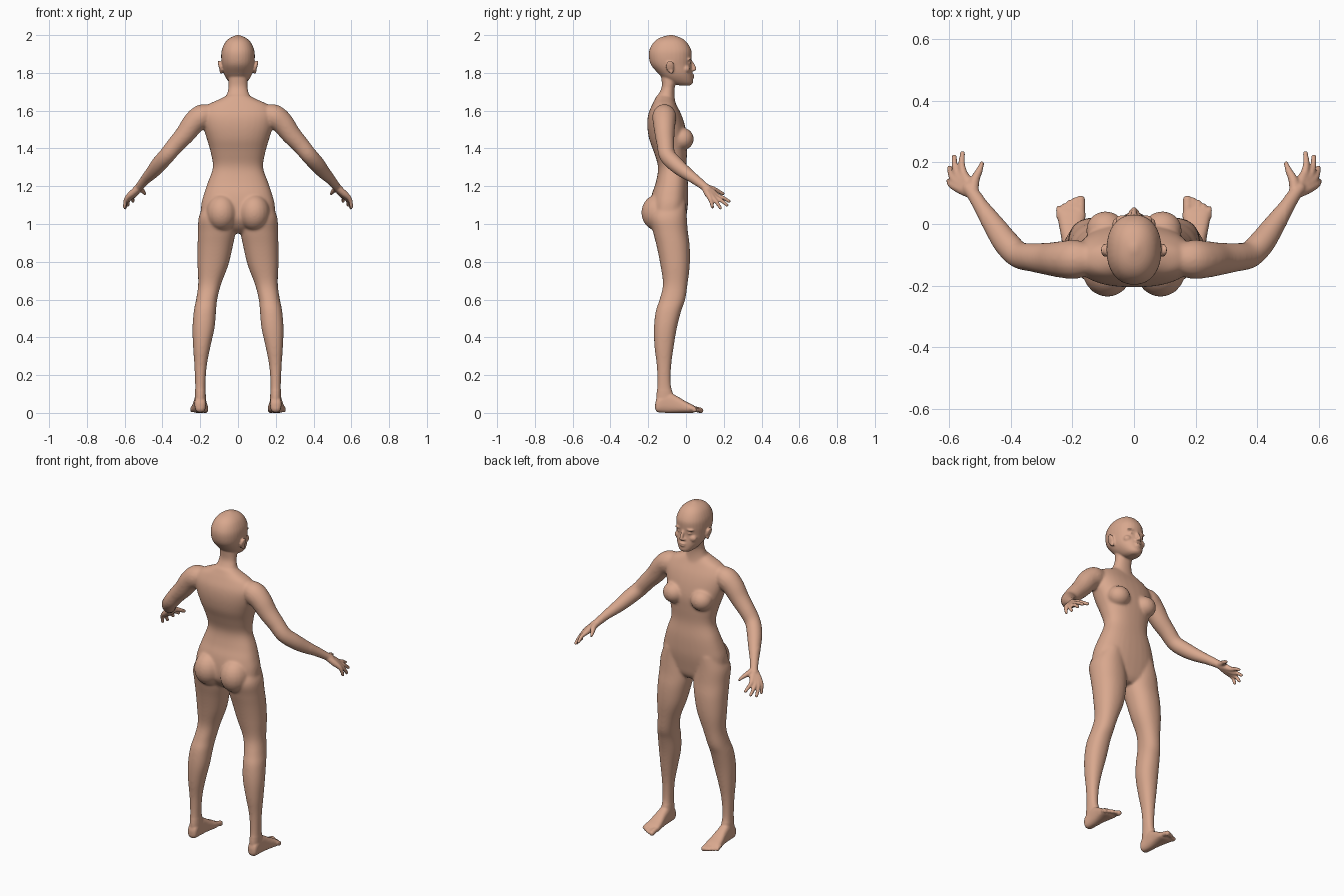
import bpy, bmesh, math
from mathutils import Vector, Matrix

default = bpy.data.objects.get("Cube")
if default:
    bpy.data.objects.remove(default)

skin = bpy.data.materials.new("skin")
skin.use_nodes = True
skin.diffuse_color = (0.69, 0.39, 0.27, 1)
skin.node_tree.nodes["Principled BSDF"].inputs["Base Color"].default_value = skin.diffuse_color

bm = bmesh.new()
SIDES = (1, -1)


def smooth_rows(rows, steps=4):
    """Catmull-Rom interpolation through rows of numbers."""
    result = []
    last = len(rows) - 1
    for i in range(last):
        quad = [rows[max(0, min(last, i + k))] for k in (-1, 0, 1, 2)]
        for s in range(steps):
            t = s / steps
            result.append([
                b + t / 2 * (c - a + t * (2 * a - 5 * b + 4 * c - d + t * (3 * (b - c) + d - a)))
                for a, b, c, d in zip(*quad)])
    return result + [list(rows[-1])]


def skin_rings(rings):
    """Bridge rings of points into one closed tube."""
    loops = [[bm.verts.new(p) for p in ring] for ring in rings]
    for low, high in zip(loops, loops[1:]):
        for i in range(len(low)):
            j = (i + 1) % len(low)
            bm.faces.new((low[i], low[j], high[j], high[i]))
    bm.faces.new(loops[0][::-1])
    bm.faces.new(loops[-1])


def loft(rows, side=1, along_y=False, power=2.2, sides=32):
    """Rows hold position, then the limits of an oval in both directions."""
    rings = []
    for pos, a0, a1, b0, b1 in smooth_rows(rows):
        ring = []
        for i in range(sides):
            angle = math.tau * i / sides
            c, s = math.cos(angle), math.sin(angle)
            c = math.copysign(abs(c) ** (2 / power), c)
            s = math.copysign(abs(s) ** (2 / power), s)
            a = side * ((a0 + a1) / 2 + c * (a1 - a0) / 2)
            b = (b0 + b1) / 2 + s * (b1 - b0) / 2
            ring.append((a, pos, b) if along_y else (a, b, pos))
        rings.append(ring)
    skin_rings(rings)


def symmetric(rows):
    return [(z, -half, half, back, front) for z, half, back, front in rows]


def tube(rows, side=1, sides=16):
    """Round limb through rows of x, y, z, radius."""
    rows = smooth_rows(rows)
    centres = [Vector((side * x, y, z)) for x, y, z, r in rows]
    rings = []
    for i, centre in enumerate(centres):
        heading = centres[min(i + 1, len(rows) - 1)] - centres[max(i - 1, 0)]
        turn = heading.to_track_quat('Z', 'Y')
        rings.append([centre + turn @ Vector((math.cos(a), math.sin(a), 0)) * rows[i][3]
                      for a in (math.tau * k / sides for k in range(sides))])
    skin_rings(rings)
    ball(centres[-1], [rows[-1][3]] * 3)


def ball(centre, radii, side=1, tilt=0):
    x, y, z = centre
    matrix = (Matrix.Translation((side * x, y, z)) @ Matrix.Rotation(side * tilt, 4, 'Y')
              @ Matrix.Diagonal((*radii, 1)))
    bmesh.ops.create_uvsphere(bm, u_segments=20, v_segments=12, radius=1, matrix=matrix)


# Torso: half width, back, front
loft(symmetric([
    (.95, .05, -.12, -.03), (.98, .13, -.16, -.01), (1.03, .19, -.19, 0),
    (1.1, .195, -.19, .01), (1.16, .18, -.18, .012), (1.22, .16, -.16, .01),
    (1.3, .133, -.148, .002), (1.38, .145, -.17, .006), (1.45, .165, -.195, .008),
    (1.52, .185, -.205, -.005), (1.58, .19, -.2, -.025), (1.63, .16, -.18, -.05),
    (1.66, .1, -.165, -.065), (1.68, .06, -.155, -.075)]), power=2.4)

# Neck
loft(symmetric([
    (1.62, .085, -.17, -.05), (1.67, .065, -.155, -.06), (1.72, .051, -.13, -.06),
    (1.77, .05, -.13, -.045), (1.83, .05, -.14, -.03)]))

# Head
loft(symmetric([
    (1.733, .022, -.03, .02), (1.745, .042, -.08, .036), (1.77, .062, -.12, .037),
    (1.8, .076, -.15, .034), (1.84, .085, -.184, .028), (1.88, .089, -.196, .03),
    (1.92, .086, -.194, .028), (1.96, .069, -.173, .006), (1.985, .043, -.14, -.025),
    (2, .008, -.09, -.07)]))

# Nose and mouth
tube([(0, .024, 1.865, .008), (0, .038, 1.84, .009), (0, .046, 1.82, .01)])
for z, half in ((1.789, .022), (1.777, .019)):
    ball((0, .033, z), (half, .012, .006))

for side in SIDES:
    # Nostrils, brows, cheeks and eyes
    ball((.01, .037, 1.815), (.008, .01, .007), side)
    ball((.035, .016, 1.873), (.026, .014, .007), side, .1)
    ball((.045, .002, 1.82), (.026, .02, .022), side)
    ball((.034, .014, 1.852), (.015, .013, .007), side)
    # Ears
    ball((.094, -.085, 1.835), (.009, .022, .033), side, .3)
    ball((.09, -.078, 1.808), (.008, .012, .014), side)

    # Chest and seat fullness
    ball((.092, -.02, 1.45), (.064, .062, .06), side)
    ball((.086, -.145, 1.06), (.083, .092, .098), side)

    # Leg: inner, outer, back, front
    loft([
        (1.12, .05, .17, -.15, 0), (1.04, .02, .207, -.19, .004), (.96, .014, .212, -.175, .01),
        (.88, .028, .214, -.155, .02), (.78, .052, .214, -.135, .02), (.68, .09, .211, -.122, .008),
        (.6, .11, .222, -.14, -.004), (.54, .116, .234, -.16, -.025), (.45, .124, .241, -.17, -.048),
        (.35, .146, .238, -.167, -.065), (.25, .165, .231, -.155, -.078), (.15, .172, .227, -.152, -.08),
        (.08, .17, .228, -.158, -.065), (.03, .172, .228, -.155, -.07)], side)

    # Foot, running from heel to ball
    loft([
        (-.163, .19, .212, .02, .05), (-.15, .172, .228, .004, .08), (-.1, .17, .23, 0, .11),
        (-.05, .167, .235, 0, .09), (0, .16, .244, 0, .06), (.035, .157, .249, 0, .043),
        (.052, .165, .243, .008, .03)], side, along_y=True, power=2.6)

    # Toes
    for i, (tip, radius) in enumerate(((.078, .015), (.076, .011), (.068, .011), (.058, .01), (.045, .01))):
        x = .173 + .0175 * i
        tube([(x, .02, .024, radius), (x, .05, .02, radius), (x, tip, .013, radius)], side)

    # Arm
    tube([
        (.14, -.115, 1.585, .05), (.19, -.115, 1.57, .064), (.235, -.115, 1.535, .06),
        (.28, -.113, 1.475, .053), (.33, -.108, 1.42, .047), (.375, -.1, 1.365, .044),
        (.415, -.06, 1.32, .043), (.45, -.01, 1.278, .037), (.49, .05, 1.235, .027),
        (.52, .095, 1.2, .022), (.535, .115, 1.183, .022)], side)

    # Palm and fingers
    wrist = Vector((.522, .098, 1.195))
    fingers = (
        ((.553, .165, 1.15), (.556, .228, 1.12)), ((.57, .157, 1.14), (.583, .217, 1.1)),
        ((.582, .143, 1.137), (.597, .182, 1.085)), ((.586, .125, 1.14), (.6, .14, 1.09)))
    for knuckle, tip in fingers:
        knuckle, tip = Vector(knuckle), Vector(tip)
        middle = knuckle.lerp(tip, .5) + Vector((.004, 0, .004))
        tube([(*wrist, .018), (*wrist.lerp(knuckle, .6), .018), (*knuckle, .0135),
              (*middle, .0105), (*tip, .009)], side)
    tube([(*wrist, .018), (.517, .14, 1.185, .016), (.502, .172, 1.172, .0115),
          (.491, .196, 1.16, .009)], side)

# Fuse all parts into one skin
bmesh.ops.recalc_face_normals(bm, faces=bm.faces)
mesh = bpy.data.meshes.new("body_parts")
bm.to_mesh(mesh)
bm.free()
parts = bpy.data.objects.new("body_parts", mesh)
bpy.context.collection.objects.link(parts)
fuse = parts.modifiers.new("fuse", 'REMESH')
fuse.mode = 'VOXEL'
fuse.voxel_size = .0052
bpy.context.view_layer.update()
fused = bpy.data.meshes.new_from_object(parts.evaluated_get(bpy.context.evaluated_depsgraph_get()))
bpy.data.objects.remove(parts)

body = bpy.data.objects.new("body", fused)
bpy.context.collection.objects.link(body)
fused.materials.clear()
fused.materials.append(skin)

# Blend the large forms softly, keep face, hands and feet crisp
soft = body.vertex_groups.new(name="soft_areas")
soft.add([v.index for v in fused.vertices
          if .12 < v.co.z < 1.73 and abs(v.co.x) < .49], 1, 'REPLACE')
for name, group, repeat in (("blend", soft.name, 24), ("polish", "", 3)):
    modifier = body.modifiers.new(name, 'SMOOTH')
    modifier.factor = .5
    modifier.iterations = repeat
    modifier.vertex_group = group
fused.shade_smooth()
